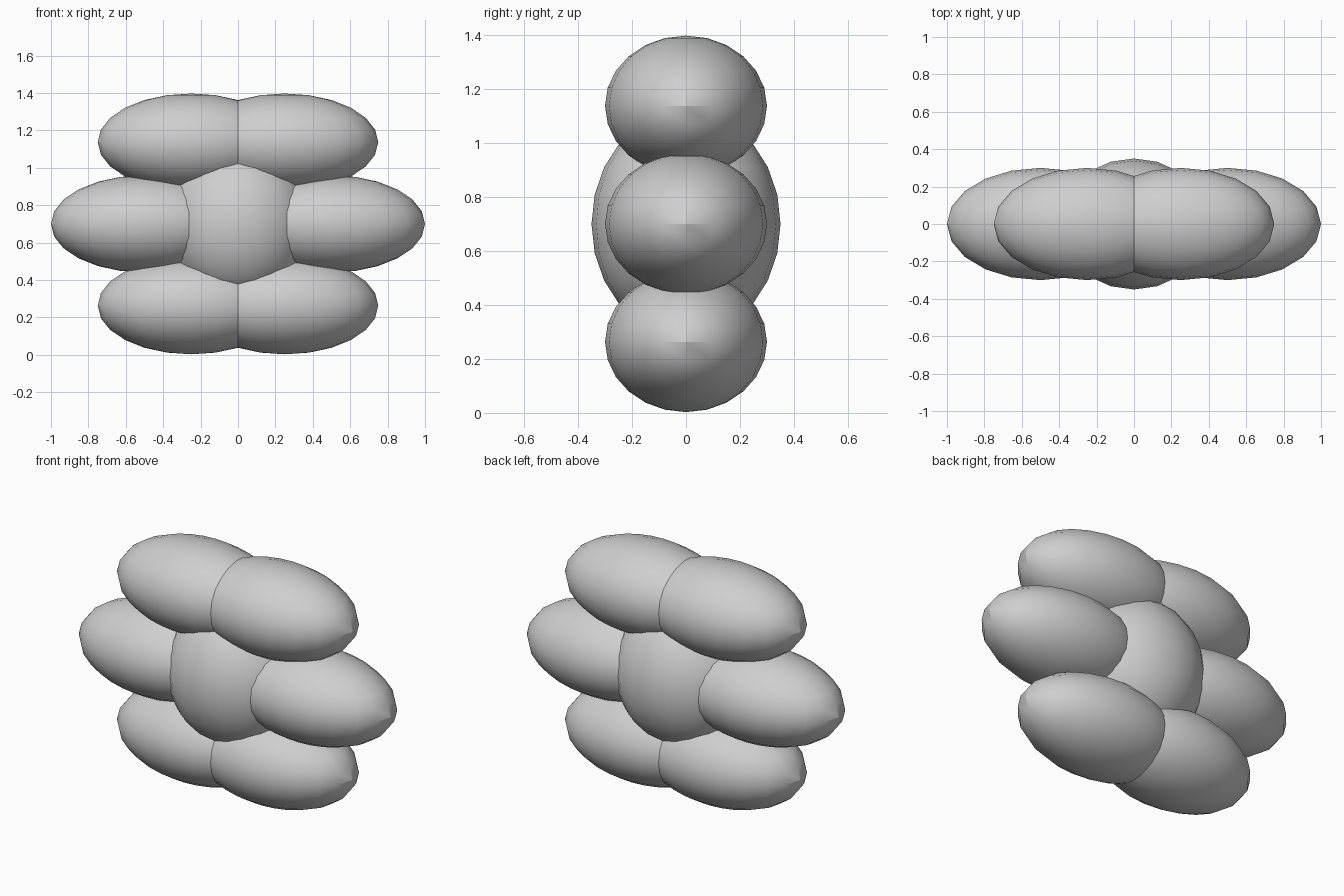
import bpy
import math

cube = bpy.data.objects.get("Cube")
if cube:
    bpy.data.objects.remove(cube, do_unlink=True)

# One plain grey for every part
grey = bpy.data.materials.new("plain grey")
grey.use_nodes = True
colour = (0.62, 0.62, 0.62, 1)
grey.diffuse_color = colour
grey.node_tree.nodes["Principled BSDF"].inputs["Base Color"].default_value = colour


def ellipsoid(name, centre, radii):
    bpy.ops.mesh.primitive_uv_sphere_add(segments=20, ring_count=12, radius=1, location=centre)
    obj = bpy.context.object
    obj.name = name
    obj.scale = radii
    bpy.ops.object.transform_apply(location=False, rotation=False, scale=True)
    bpy.ops.object.shade_smooth_by_angle(angle=math.radians(25))
    obj.data.materials.append(grey)
    return obj


# Rounded core
ellipsoid("centre", (0, 0, 0.7), (0.4, 0.35, 0.42))

# Three mirrored pairs of long lobes around the core
rows = {"lower": (0.25, 0.263), "middle": (0.5, 0.7), "upper": (0.25, 1.137)}
for row, (x, z) in rows.items():
    for side, sign in (("left", 1), ("right", -1)):
        ellipsoid(f"{row}_{side}_lobe", (sign * x, 0, z), (0.5, 0.3, 0.26))
